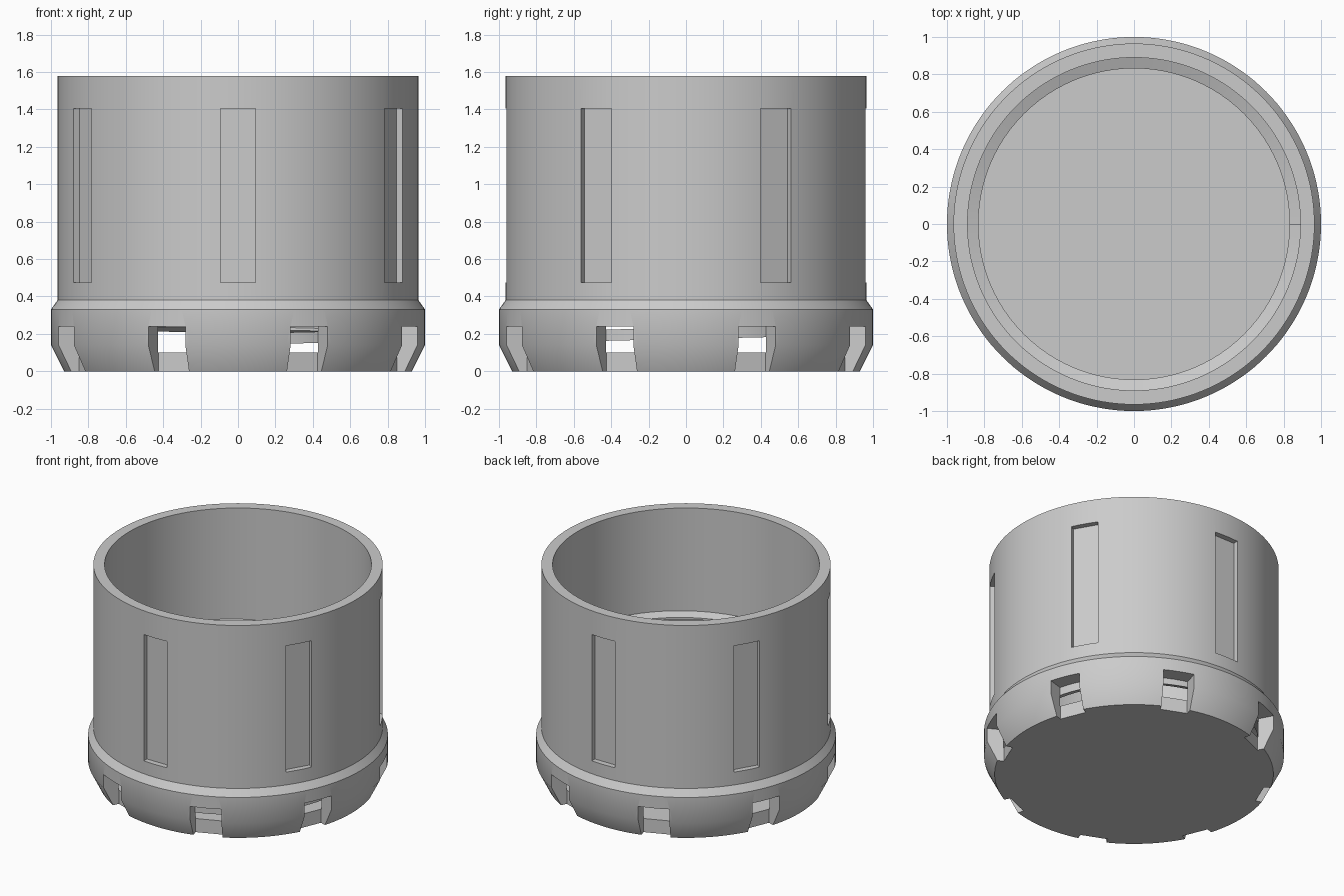
import bpy, bmesh, math
from mathutils import Matrix

if "Cube" in bpy.data.objects:
    bpy.data.objects.remove(bpy.data.objects["Cube"], do_unlink=True)

SEGMENTS = 144
INNER = 0.89

grey = bpy.data.materials.new("plain grey")
grey.use_nodes = True
grey.diffuse_color = (0.6, 0.6, 0.6, 1)
grey.node_tree.nodes["Principled BSDF"].inputs["Base Color"].default_value = (0.6, 0.6, 0.6, 1)


def make_object(name, bm):
    bmesh.ops.recalc_face_normals(bm, faces=bm.faces)
    mesh = bpy.data.meshes.new(name)
    bm.to_mesh(mesh)
    bm.free()
    mesh.materials.append(grey)
    ob = bpy.data.objects.new(name, mesh)
    bpy.context.collection.objects.link(ob)
    return ob


def activate(ob):
    bpy.ops.object.select_all(action='DESELECT')
    ob.select_set(True)
    bpy.context.view_layer.objects.active = ob


def lathe(name, profile):
    """Closed solid turned around z; the profile runs from bottom to inner floor."""
    bm = bmesh.new()
    rings = []
    for r, z in profile:
        rings.append([bm.verts.new((r * math.cos(a), r * math.sin(a), z))
                      for a in (math.tau * i / SEGMENTS for i in range(SEGMENTS))])
    for low, high in zip(rings, rings[1:]):
        for i in range(SEGMENTS):
            j = (i + 1) % SEGMENTS
            bm.faces.new((low[i], low[j], high[j], high[i]))
    bm.faces.new(rings[0])
    bm.faces.new(rings[-1])
    return make_object(name, bm)


def radial_blocks(name, count, first, r0, r1, half0, half1, z0, z1):
    """Blocks pointing outward around z, half0 and half1 wide at each end."""
    bm = bmesh.new()
    for k in range(count):
        turn = Matrix.Rotation(first + math.tau * k / count, 4, 'Z')
        verts = bmesh.ops.create_cube(bm, size=1)["verts"]
        for v in verts:
            outer, top = v.co.x > 0, v.co.z > 0
            half = half1 if outer else half0
            v.co = (r1 if outer else r0, math.copysign(half, v.co.y), z1 if top else z0)
        bmesh.ops.transform(bm, matrix=turn, verts=verts)
    return make_object(name, bm)


def cut(target, cutter):
    cutter.hide_render = True
    mod = target.modifiers.new("cut", 'BOOLEAN')
    mod.operation = 'DIFFERENCE'
    mod.solver = 'EXACT'
    mod.object = cutter
    activate(target)
    bpy.ops.object.modifier_apply(modifier=mod.name)
    bpy.data.objects.remove(cutter, do_unlink=True)


# Cup body with a flared collar, tapered foot and hollow inside
body = lathe("cup_body", [(0.93, 0), (1, 0.14), (1, 0.33), (0.965, 0.38),
                          (0.965, 1.58), (INNER, 1.58), (INNER, 0.1)])

# Eight openings through the foot
spread = 0.1077
cut(body, radial_blocks("foot_openings", 8, math.pi / 8, 0.88, 1.1,
                        0.88 * spread, 1.1 * spread, -0.1, 0.24))

# Six shallow grip panels in the wall
cut(body, radial_blocks("grip_recesses", 6, math.pi / 6, 0.924, 1.1,
                        0.094, 0.094, 0.475, 1.405))

# Inner screw thread, right-handed
PITCH = 0.122
START, END = 0.75, 6.0
STEPS = 96


def thread_section(bm, turn):
    a = math.tau * turn
    z = 0.195 + (turn - 0.9375) * PITCH
    section = [(INNER + 0.003, -0.03), (0.832, -0.007),
               (0.832, 0.007), (INNER + 0.003, 0.03)]
    return [bm.verts.new((r * math.cos(a), r * math.sin(a), z + dz)) for r, dz in section]


bm = bmesh.new()
count = round((END - START) * STEPS)
sections = [thread_section(bm, START + i / STEPS) for i in range(count + 1)]
for a, b in zip(sections, sections[1:]):
    for i in range(4):
        j = (i + 1) % 4
        bm.faces.new((a[i], a[j], b[j], b[i]))
bm.faces.new(sections[0])
bm.faces.new(sections[-1])
thread = make_object("inner_thread", bm)

# Smooth round walls, crisp corners
for ob in (body, thread):
    activate(ob)
    bpy.ops.object.shade_smooth_by_angle(angle=math.radians(30))
